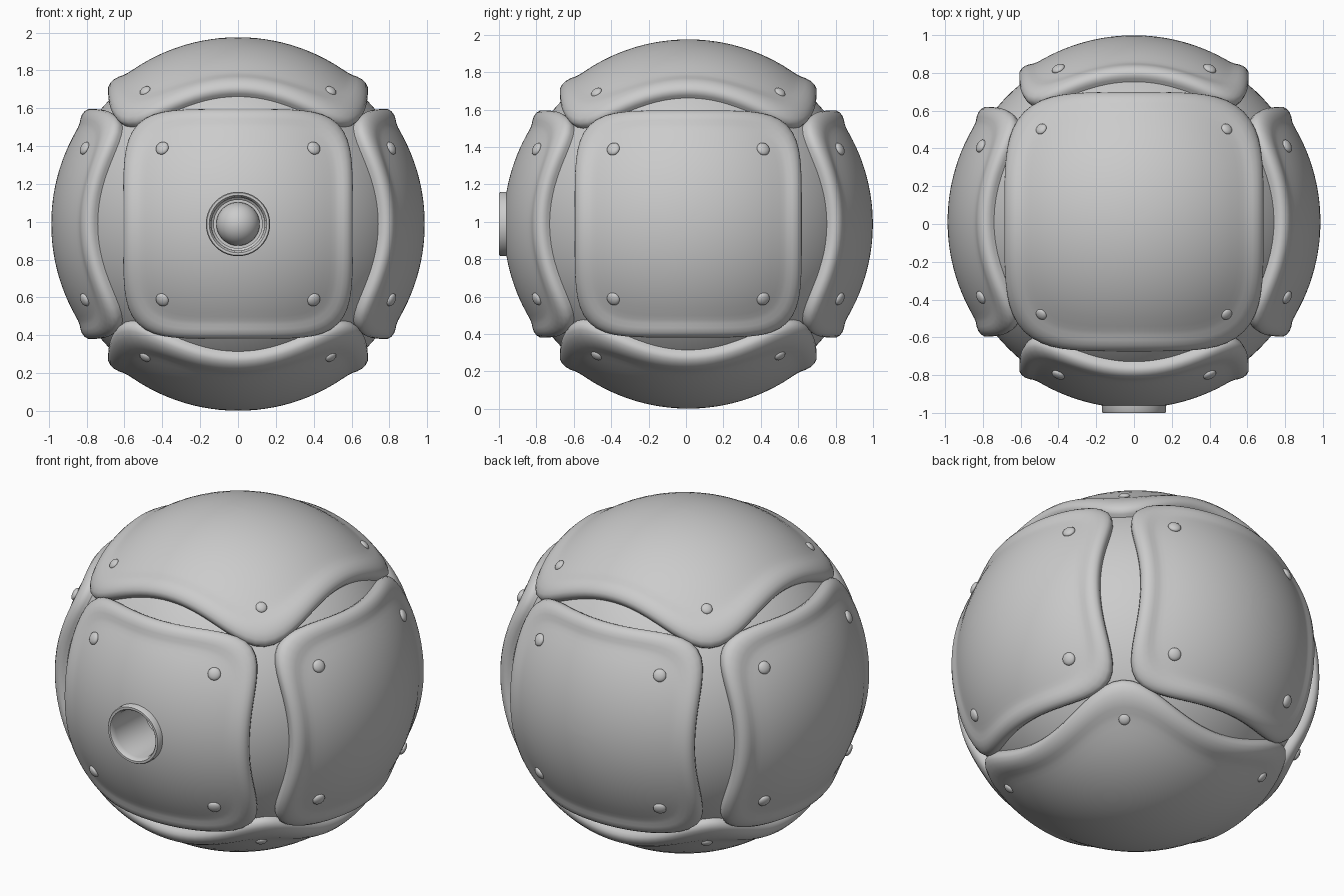
import bpy, bmesh
from math import sin, cos, pi, radians, sqrt
from mathutils import Matrix, Vector

if "Cube" in bpy.data.objects:
    bpy.data.objects.remove(bpy.data.objects["Cube"])

R = 0.987                                  # dome radius
C = Matrix.Translation((0, 0.012, 0.988))  # ball centre
SEG = 96


def finish(name, bm, matrix, angle=40):
    bmesh.ops.recalc_face_normals(bm, faces=bm.faces)
    me = bpy.data.meshes.new(name)
    bm.to_mesh(me)
    bm.free()
    me.transform(matrix)
    ob = bpy.data.objects.new(name, me)
    bpy.context.collection.objects.link(ob)
    bpy.ops.object.select_all(action='DESELECT')
    ob.select_set(True)
    bpy.context.view_layer.objects.active = ob
    bpy.ops.object.shade_smooth_by_angle(angle=radians(angle))
    return ob


def skin(bm, rings, cap_start=False, cap_end=False):
    """Bridge a list of closed point loops."""
    loops = [[bm.verts.new(p) for p in ring] for ring in rings]
    for a, b in zip(loops, loops[1:]):
        for i in range(len(a)):
            j = (i + 1) % len(a)
            bm.faces.new((a[i], a[j], b[j], b[i]))
    if cap_start:
        bm.faces.new(loops[0])
    if cap_end:
        bm.faces.new(loops[-1])


def lathe(name, profile, matrix, **caps):
    bm = bmesh.new()
    skin(bm, [[(r * cos(2 * pi * i / SEG), r * sin(2 * pi * i / SEG), h)
               for i in range(SEG)] for r, h in profile], **caps)
    return finish(name, bm, matrix)


def on_ball(u, v, r):
    """Point above plan position u, v, pushed to radius r."""
    return Vector((u, v, sqrt(max(R * R - u * u - v * v, 0)))) * (r / R)


# Panel cross-section: (fraction of outline, radius), wall then raised lip then dome
LIP = [(1.0, 0.925), (1.0, 0.965), (0.995, 0.984), (0.98, 0.998), (0.955, 1.006),
       (0.925, 1.007), (0.895, 1.001), (0.865, 0.992), (0.835, 0.988), (0.8, R)]


def panel(name, half, power, matrix, hole=0.0):
    def outline(t):
        k = half / (abs(cos(t)) ** power + abs(sin(t)) ** power) ** (1 / power)
        return Vector((k * cos(t), k * sin(t)))
    angles = [2 * pi * i / SEG for i in range(SEG)]
    rings = [[on_ball(*(outline(t) * s), r) for t in angles] for s, r in LIP]
    inner = hole or 0.01
    for n in range(1, 13):
        f = n / 12
        rings.append([on_ball(*(outline(t) * 0.8 * (1 - f)
                                + Vector((cos(t), sin(t))) * inner * f), R)
                      for t in angles])
    bm = bmesh.new()
    skin(bm, rings, cap_end=not hole)
    return finish(name, bm, matrix, 60)


def rivets(name, offset, size, matrix):
    bm = bmesh.new()
    for sx in (-1, 1):
        for sy in (-1, 1):
            p = on_ball(sx * offset, sy * offset, R + 0.002)
            rot = p.to_track_quat('Z', 'Y').to_matrix().to_4x4()
            m = Matrix.Translation(p) @ rot @ Matrix.Diagonal((1, 1, 0.5, 1))
            bmesh.ops.create_uvsphere(bm, u_segments=20, v_segments=12,
                                      radius=size, matrix=m)
    return finish(name, bm, matrix, 60)


front = C @ Matrix.Rotation(radians(90), 4, 'X')

# Inner ball with an opening at the front
CORE = 0.945
lathe("inner_ball", [(CORE * sin(a), CORE * cos(a)) for a in
                     [0.155 + (pi - 0.165) * i / 48 for i in range(49)]],
      front, cap_end=True)

# Four side panels, then the larger top and bottom panels
for k, side in enumerate(("front", "right", "back", "left")):
    m = C @ Matrix.Rotation(k * pi / 2, 4, 'Z') @ Matrix.Rotation(pi / 2, 4, 'X')
    panel(side + "_panel", 0.612, 5, m, hole=0.15 if side == "front" else 0)
    rivets(side + "_rivets", 0.4, 0.036, m)
for side, turn in (("top", 0), ("bottom", pi)):
    m = C @ Matrix.Rotation(turn, 4, 'X')
    panel(side + "_panel", 0.692, 4.2, m)
    rivets(side + "_rivets", 0.49, 0.031, m)

# Eye socket: raised ring and deep tube
lathe("eye_socket", [(0.17, 0.94), (0.17, 1.005), (0.165, 1.012), (0.152, 1.012),
                     (0.145, 1.004), (0.14, 0.98), (0.14, 0.70), (0.128, 0.69),
                     (0.128, 0.60)], front, cap_end=True)

# Round lens at the bottom of the socket
bm = bmesh.new()
bmesh.ops.create_uvsphere(bm, u_segments=40, v_segments=24, radius=0.115)
finish("eye_lens", bm, front @ Matrix.Translation((0, 0, 0.61)), 60)
